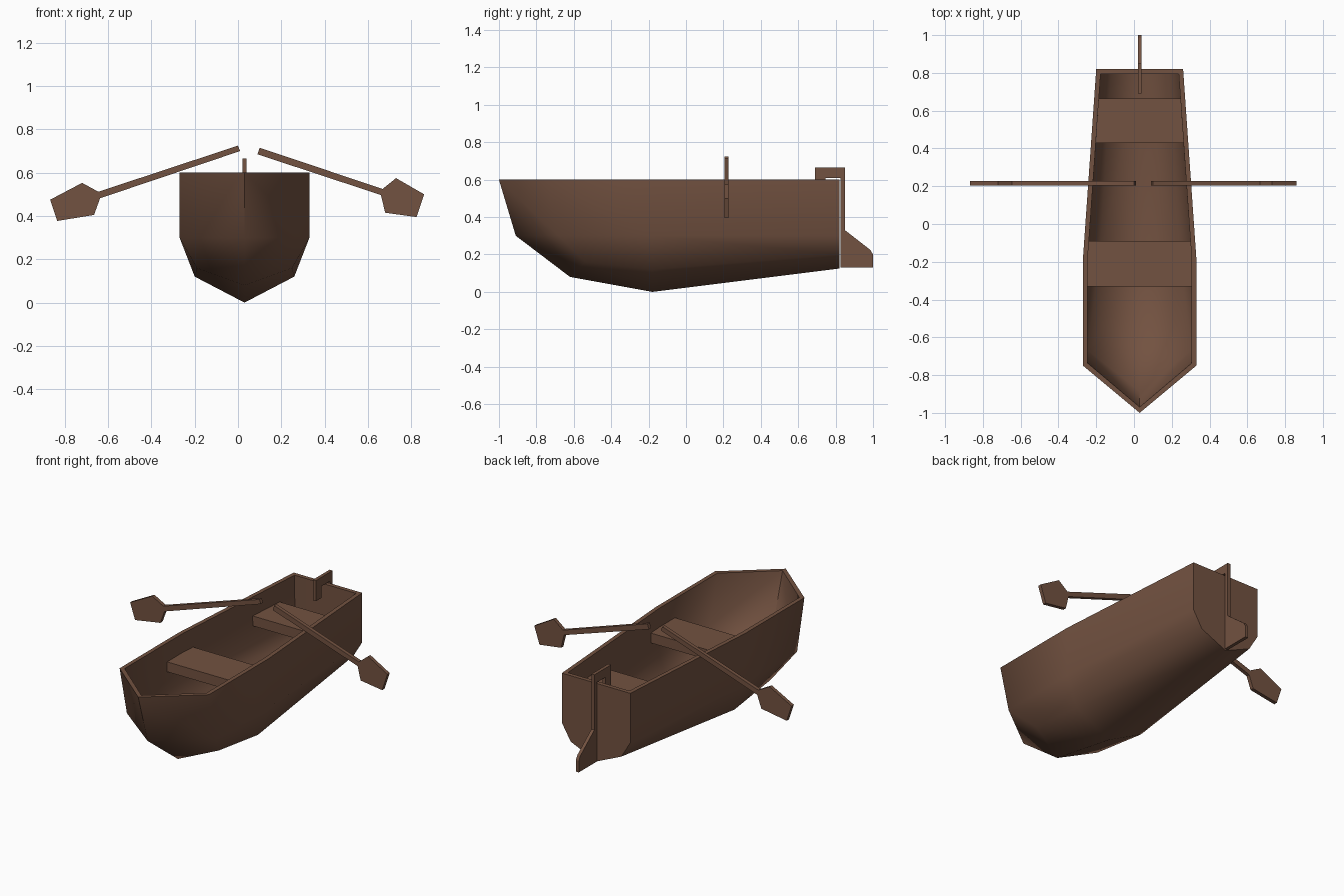
import bpy, bmesh
from mathutils import Vector

if "Cube" in bpy.data.objects:
    bpy.data.objects.remove(bpy.data.objects["Cube"])

CX = 0.03  # boat centre line
wood = bpy.data.materials.new("brown_wood")
wood.diffuse_color = (0.17, 0.084, 0.052, 1)
wood.use_nodes = True
wood.node_tree.nodes["Principled BSDF"].inputs["Base Color"].default_value = wood.diffuse_color


def make_object(name, bm):
    me = bpy.data.meshes.new(name)
    bm.to_mesh(me)
    bm.free()
    ob = bpy.data.objects.new(name, me)
    bpy.context.collection.objects.link(ob)
    me.materials.append(wood)
    return ob


def prism(name, profile, offset):
    """Extrude a closed 3D outline along offset."""
    bm = bmesh.new()
    face = bm.faces.new([bm.verts.new(p) for p in profile])
    ext = bmesh.ops.extrude_face_region(bm, geom=[face])
    bmesh.ops.translate(bm, vec=Vector(offset),
                        verts=[g for g in ext["geom"] if isinstance(g, bmesh.types.BMVert)])
    bmesh.ops.recalc_face_normals(bm, faces=bm.faces)
    return make_object(name, bm)


# Hull: half stations (rail, bilge, chine, keel), mirrored and thickened
bm = bmesh.new()
stem = [bm.verts.new(p) for p in [(0, -1, 0.6), (0, -0.91, 0.3)]]
stations = [
    [(0.30, -0.75, 0.6), (0.30, -0.68, 0.3), (0.22, -0.54, 0.16), (0, -0.62, 0.08)],
    [(0.30, -0.18, 0.6), (0.30, -0.18, 0.3), (0.23, -0.18, 0.12), (0, -0.18, 0)],
    [(0.23, 0.82, 0.6), (0.23, 0.82, 0.3), (0.17, 0.82, 0.2), (0, 0.82, 0.125)],
]
rings = [[bm.verts.new(p) for p in s] for s in stations]
bow = rings[0]
bm.faces.new([stem[0], stem[1], bow[1], bow[0]])
bm.faces.new([stem[1], bow[3], bow[2], bow[1]])
for a, b in zip(rings, rings[1:]):
    for i in range(3):
        bm.faces.new([a[i], a[i + 1], b[i + 1], b[i]])
transom = bm.faces.new(rings[-1] + [bm.verts.new((0, 0.82, 0.6))])
bmesh.ops.recalc_face_normals(bm, faces=bm.faces)
transom.normal_update()
if transom.normal.y < 0:
    bmesh.ops.reverse_faces(bm, faces=bm.faces)
hull = make_object("hull", bm)
hull.location.x = CX
mirror = hull.modifiers.new("mirror", "MIRROR")
mirror.use_clip = True
shell = hull.modifiers.new("shell", "SOLIDIFY")
shell.thickness = 0.025
shell.offset = -1
shell.use_even_offset = True
bpy.context.view_layer.objects.active = hull
hull.select_set(True)
for m in ("mirror", "shell"):
    bpy.ops.object.modifier_apply(modifier=m)
for v in hull.data.vertices:  # level the rail
    if v.co.z > 0.54:
        v.co.z = 0.6
bpy.ops.object.shade_smooth_by_angle(angle=1.0)

# Seats
for name, y0, y1, w0, w1 in [("front_seat", -0.33, -0.09, 0.28, 0.275),
                             ("rear_seat", 0.43, 0.665, 0.24, 0.222)]:
    prism(name, [(CX - w0, y0, 0.425), (CX + w0, y0, 0.425),
                 (CX + w1, y1, 0.425), (CX - w1, y1, 0.425)], (0, 0, 0.06))

# Rudder with tiller hooked over the transom
rudder = [(0.69, 0.665), (0.85, 0.665), (0.85, 0.33), (0.985, 0.225), (1, 0.2), (1, 0.13),
          (0.827, 0.13), (0.827, 0.61), (0.745, 0.61), (0.745, 0.54), (0.69, 0.54)]
prism("rudder", [(CX - 0.01, y, z) for y, z in rudder], (0.02, 0, 0))

# Oars: shaft and blade as one flat outline each
oars = {
    "left_oar": [(0.0, 0.725), (0.01, 0.70), (-0.637, 0.482), (-0.665, 0.405), (-0.835, 0.377),
                 (-0.868, 0.475), (-0.72, 0.553), (-0.645, 0.512)],
    "right_oar": [(0.10, 0.715), (0.09, 0.685), (0.66, 0.497), (0.68, 0.415), (0.825, 0.395),
                  (0.86, 0.50), (0.73, 0.575), (0.668, 0.525)],
}
for name, outline in oars.items():
    prism(name, [(x, 0.205, z) for x, z in outline], (0, 0.022, 0))
